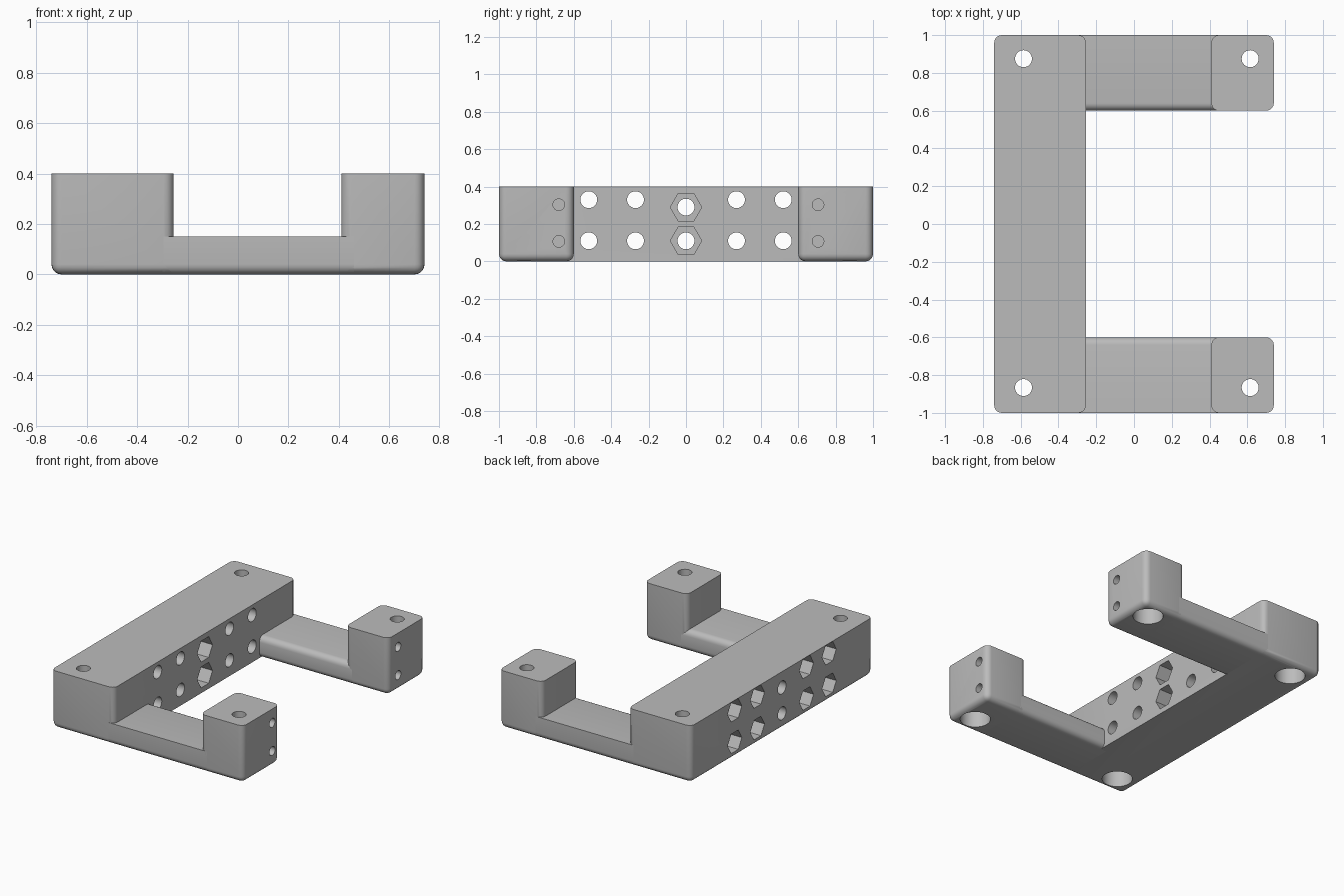
import bpy, bmesh, math
from mathutils import Matrix, Vector

if "Cube" in bpy.data.objects:
    bpy.data.objects.remove(bpy.data.objects["Cube"])

R = 0.04  # edge rounding
grey = bpy.data.materials.new("grey plastic")
grey.diffuse_color = (0.5, 0.5, 0.5, 1)
grey.use_nodes = True
grey.node_tree.nodes["Principled BSDF"].inputs["Base Color"].default_value = grey.diffuse_color


def make_object(name, bm):
    mesh = bpy.data.meshes.new(name)
    bm.to_mesh(mesh)
    bm.free()
    ob = bpy.data.objects.new(name, mesh)
    bpy.context.collection.objects.link(ob)
    return ob


def rounded_box(name, lo, hi, rule):
    """Box whose edges passing rule(midpoint, direction) are rounded."""
    lo, hi = Vector(lo), Vector(hi)
    bm = bmesh.new()
    bmesh.ops.create_cube(bm, size=1)
    for v in bm.verts:
        v.co = Vector([lo[i] if v.co[i] < 0 else hi[i] for i in range(3)])
    picked = []
    for e in bm.edges:
        a, b = e.verts[0].co, e.verts[1].co
        axis = max(range(3), key=lambda i: abs(a[i] - b[i]))
        if rule((a + b) / 2, axis):
            picked.append(e)
    bmesh.ops.bevel(bm, geom=picked, offset=R, segments=5, profile=0.5, affect='EDGES')
    return make_object(name, bm)


def drill(ob, axis, centre, start, end, radius, sides=32):
    """Cut a straight hole along x or z from start to end."""
    bm = bmesh.new()
    bmesh.ops.create_cone(bm, cap_ends=True, segments=sides, radius1=radius,
                          radius2=radius, depth=end - start)
    mid = (start + end) / 2
    if axis == 'x':
        m = Matrix.Translation((mid, *centre)) @ Matrix.Rotation(math.pi / 2, 4, 'Y')
    else:
        m = Matrix.Translation((*centre, mid))
    bmesh.ops.transform(bm, matrix=m, verts=bm.verts)
    cutter = make_object("hole_cutter", bm)
    cutter.hide_render = True
    mod = ob.modifiers.new("hole", 'BOOLEAN')
    mod.operation = 'DIFFERENCE'
    mod.solver = 'EXACT'
    mod.object = cutter
    bpy.context.view_layer.objects.active = ob
    bpy.ops.object.modifier_apply(modifier=mod.name)
    bpy.data.objects.remove(cutter)


def screw_hole(ob, x, y):
    """Vertical screw hole with a wide bore for the head underneath."""
    drill(ob, 'z', (x, y), -0.1, 0.5, 0.045)
    drill(ob, 'z', (x, y), -0.1, 0.15, 0.098)


# main bar: rounded uprights and outer bottom edges
bar = rounded_box("main_bar", (-0.74, -1, 0), (-0.255, 1, 0.4),
                  lambda m, ax: ax == 2 or (m.z < 0.01 and m.x < -0.3))
parts = [bar]
for y in (-0.52, -0.27, 0, 0.27, 0.52):
    for z in (0.11, 0.29 if y == 0 else 0.33):
        drill(bar, 'x', (y, z), -0.9, -0.1, 0.045)
        # nut pockets: middle column on the inside, the rest on the outside
        if y == 0:
            drill(bar, 'x', (y, z), -0.375, -0.1, 0.084, 6)
        else:
            drill(bar, 'x', (y, z), -0.9, -0.62, 0.078, 6)

for side, label in ((-1, "front"), (1, "back")):
    y0, y1 = sorted((side * 0.6, side))
    ys = 0.875 if side > 0 else -0.866
    screw_hole(bar, -0.585, ys)

    # low arm: rounded below and along the inner top edge
    parts.append(rounded_box(label + "_arm", (-0.3, y0, 0), (0.46, y1, 0.15),
                 lambda m, ax: ax == 0 and (m.z < 0.01 or abs(m.y) < 0.7)))

    # raised end block
    block = rounded_box(label + "_end_block", (0.41, y0, 0), (0.74, y1, 0.4),
                        lambda m, ax: ax == 2 or (m.z < 0.01 and (ax == 0 or m.x > 0.7)))
    screw_hole(block, 0.615, ys)
    for z in (0.107, 0.303):
        drill(block, 'x', (0.706 if side > 0 else -0.68, z), 0.56, 0.9, 0.031, 24)
    parts.append(block)

# shading and colour
for ob in parts:
    ob.data.materials.clear()
    ob.data.materials.append(grey)
    for p in ob.data.polygons:
        p.material_index = 0
    bpy.ops.object.select_all(action='DESELECT')
    ob.select_set(True)
    bpy.context.view_layer.objects.active = ob
    bpy.ops.object.shade_smooth_by_angle(angle=math.radians(30))
